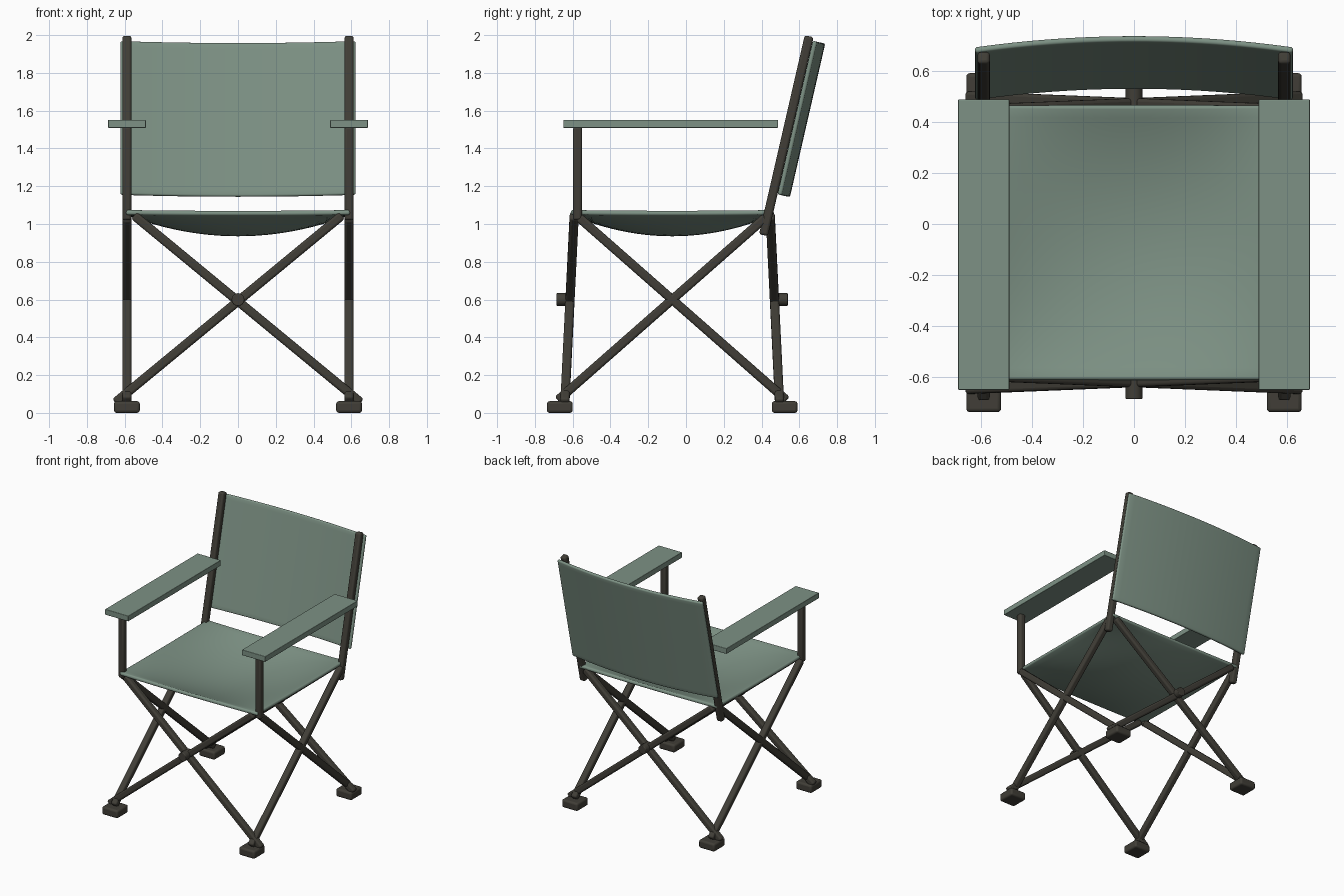
import bpy, bmesh, math
from mathutils import Vector, Matrix

if "Cube" in bpy.data.objects:
    bpy.data.objects.remove(bpy.data.objects["Cube"])


def material(name, rgb):
    m = bpy.data.materials.new(name)
    m.use_nodes = True
    m.diffuse_color = (*rgb, 1)
    m.node_tree.nodes["Principled BSDF"].inputs["Base Color"].default_value = (*rgb, 1)
    return m


FABRIC = material("sage green", (0.205, 0.285, 0.232))
FRAME = material("dark brown metal", (0.052, 0.048, 0.038))


def finish(bm, name, mat, bevel, thickness=0, segments=3):
    """Turn a bmesh into a named object with rounded edges."""
    bmesh.ops.recalc_face_normals(bm, faces=bm.faces)
    mesh = bpy.data.meshes.new(name)
    bm.to_mesh(mesh)
    bm.free()
    mesh.materials.append(mat)
    ob = bpy.data.objects.new(name, mesh)
    bpy.context.collection.objects.link(ob)
    bpy.ops.object.select_all(action='DESELECT')
    ob.select_set(True)
    bpy.context.view_layer.objects.active = ob
    if thickness:
        mod = ob.modifiers.new("Thickness", 'SOLIDIFY')
        mod.thickness, mod.offset = thickness, 0
    mod = ob.modifiers.new("Rounding", 'BEVEL')
    mod.width, mod.segments = bevel, segments
    mod.limit_method, mod.angle_limit = 'ANGLE', math.radians(40)
    bpy.ops.object.shade_smooth_by_angle(angle=math.radians(35))
    return ob


def box(name, mat, centre, size, bevel):
    bm = bmesh.new()
    bmesh.ops.create_cube(bm, size=1, matrix=Matrix.Translation(centre) @ Matrix.Diagonal((*size, 1)))
    return finish(bm, name, mat, bevel)


def bar(name, start, end, ref, width=0.048):
    """Square tube between two points; ref is roughly normal to one side."""
    a, b = Vector(start), Vector(end)
    z = (b - a).normalized()
    x = Vector(ref).cross(z).normalized()
    rot = Matrix((x, z.cross(x), z)).transposed().to_4x4()
    size = Matrix.Diagonal((width, width, (b - a).length, 1))
    bm = bmesh.new()
    bmesh.ops.create_cube(bm, size=1, matrix=Matrix.Translation((a + b) / 2) @ rot @ size)
    return finish(bm, name, FRAME, 0.013)


def sheet(name, thickness, shape):
    """Fabric panel: shape maps u, v in -1..1 to a point."""
    bm = bmesh.new()
    bmesh.ops.create_grid(bm, x_segments=24, y_segments=24, size=1)
    for v in bm.verts:
        v.co = shape(v.co.x, v.co.y)
    return finish(bm, name, FABRIC, thickness * 0.42, thickness)


SIDE_X = 0.588
MID_Y = -0.073
CROSS_Z = 0.6

# Crossed legs at front and back, leaning outward at the bottom, with a pivot
for label, s in (("front", -1), ("back", 1)):
    low, high = MID_Y + s * 0.568, MID_Y + s * 0.519
    for side, k in (("left", 1), ("right", -1)):
        bar(f"{label}_cross_leg_{side}", (k * 0.65, low, 0.055), (-k * 0.55, high, 1.045), (0, 1, 0))
    bm = bmesh.new()
    bmesh.ops.create_cone(bm, cap_ends=True, segments=16, radius1=0.034, radius2=0.034, depth=0.09,
                          matrix=Matrix.Translation((0, MID_Y + s * 0.567, CROSS_Z))
                          @ Matrix.Rotation(math.pi / 2, 4, 'X'))
    finish(bm, f"{label}_pivot", FRAME, 0.005)

for side, k in (("left", 1), ("right", -1)):
    x = k * SIDE_X
    # Crossed side legs and feet
    for label, s in (("front", -1), ("back", 1)):
        bar(f"side_cross_leg_{label}_{side}", (x, MID_Y + s * 0.606, 0.067),
            (x, MID_Y - s * 0.495, 1.035), (1, 0, 0))
        box(f"{label}_foot_{side}", FRAME, (x, MID_Y + s * 0.595, 0.031), (0.136, 0.136, 0.062), 0.014)
    # Front arm post, reclined back post and armrest
    bar(f"arm_post_{side}", (x, -0.574, 1.02), (x, -0.574, 1.515), (1, 0, 0))
    bar(f"back_post_{side}", (x, 0.41, 0.941), (x, 0.652, 1.994), (1, 0, 0))
    box(f"armrest_{side}", FABRIC, (k * 0.588, -0.081, 1.53), (0.2, 1.136, 0.043), 0.004)

# Seat sagging towards the middle
sheet("seat", 0.026, lambda u, v: Vector(
    (u * 0.592, MID_Y + v * 0.537, 1.061 - 0.113 * (1 - u * u) * (1 - v * v))))

# Backrest bowed to the rear, parallel to the back posts
up = Vector((0, 0.242, 1.053)).normalized()
rear = Vector((0, up.z, -up.y))
sheet("backrest", 0.024, lambda u, v: Vector((u * 0.622, 0.554, 1.569))
      + up * (v * 0.417) + rear * (0.035 + 0.045 * (1 - u * u)))
